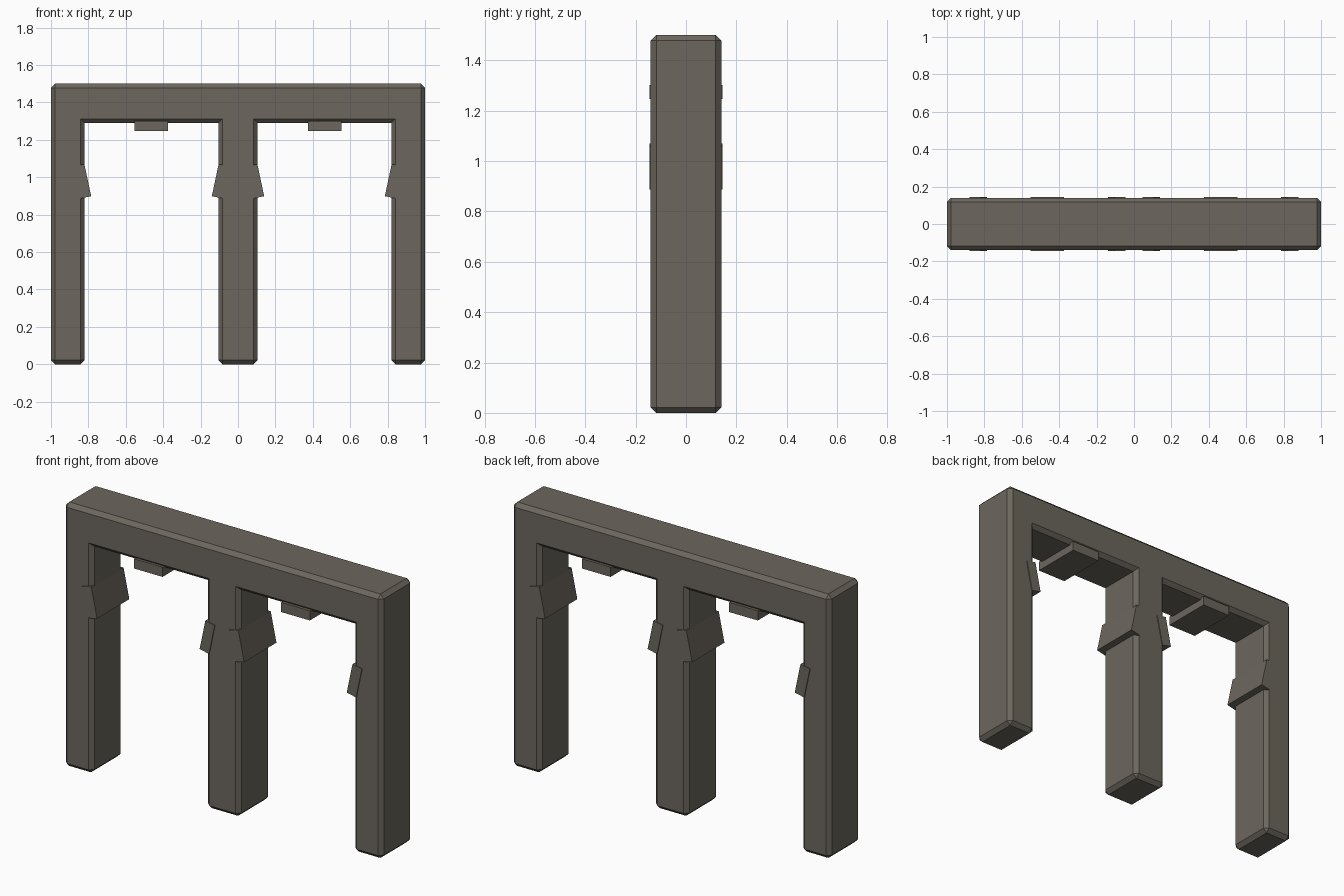
import bpy, bmesh, math
from mathutils import Matrix, Vector

cube = bpy.data.objects.get("Cube")
if cube:
    bpy.data.objects.remove(cube)

stone = bpy.data.materials.new("warm grey stone")
stone.use_nodes = True
colour = (0.150, 0.134, 0.111, 1)
stone.diffuse_color = colour
stone.node_tree.nodes["Principled BSDF"].inputs["Base Color"].default_value = colour

HEIGHT, DEPTH, CHAMFER = 1.5, 0.28, 0.022
BEAM_BOTTOM, POST_INNER, MID_HALF = 1.29, 0.82, 0.105


def add_object(name, bm):
    bmesh.ops.recalc_face_normals(bm, faces=bm.faces)
    mesh = bpy.data.meshes.new(name)
    bm.to_mesh(mesh)
    bm.free()
    mesh.materials.append(stone)
    obj = bpy.data.objects.new(name, mesh)
    bpy.context.collection.objects.link(obj)
    return obj


def add_box(name, size, location, tilt=0):
    bm = bmesh.new()
    bmesh.ops.create_cube(bm, size=1)
    matrix = (Matrix.Translation(location) @ Matrix.Rotation(tilt, 4, 'Y')
              @ Matrix.Diagonal((*size, 1)))
    bmesh.ops.transform(bm, matrix=matrix, verts=bm.verts)
    return add_object(name, bm)


# Three-legged frame: half outline mirrored, extruded, then chamfered
half = [(MID_HALF, 0), (MID_HALF, BEAM_BOTTOM), (POST_INNER, BEAM_BOTTOM),
        (POST_INNER, 0), (1, 0), (1, HEIGHT)]
outline = half + [(-x, z) for x, z in reversed(half)]
bm = bmesh.new()
face = bm.faces.new([bm.verts.new((x, -DEPTH / 2, z)) for x, z in outline])
extruded = bmesh.ops.extrude_face_region(bm, geom=[face], use_keep_orig=True)
moved = [v for v in extruded["geom"] if isinstance(v, bmesh.types.BMVert)]
bmesh.ops.translate(bm, vec=Vector((0, DEPTH, 0)), verts=moved)
bmesh.ops.recalc_face_normals(bm, faces=bm.faces)


# The inside corners under the beam stay sharp
def inside_corner(edge):
    a, b = edge.verts
    return (abs(a.co.y - b.co.y) > 0.1
            and abs(a.co.z - BEAM_BOTTOM) < 0.01)


edges = [e for e in bm.edges if not inside_corner(e)]
bmesh.ops.bevel(bm, geom=edges, offset=CHAMFER, segments=1,
                affect='EDGES', clamp_overlap=True)
add_object("frame", bm)

# Slanted brackets on the inner leg faces and small blocks below the beam
for label, side in (("left", 1), ("right", -1)):
    tilt = math.radians(12)
    add_box(label + "_middle_bracket", (0.06, 0.29, 0.175),
            (side * 0.0925, 0, 0.978), -side * tilt)
    add_box(label + "_outer_bracket", (0.06, 0.29, 0.175),
            (side * 0.8325, 0, 0.978), side * tilt)
    add_box(label + "_beam_block", (0.18, 0.29, 0.055),
            (side * 0.463, 0, 1.2735))
